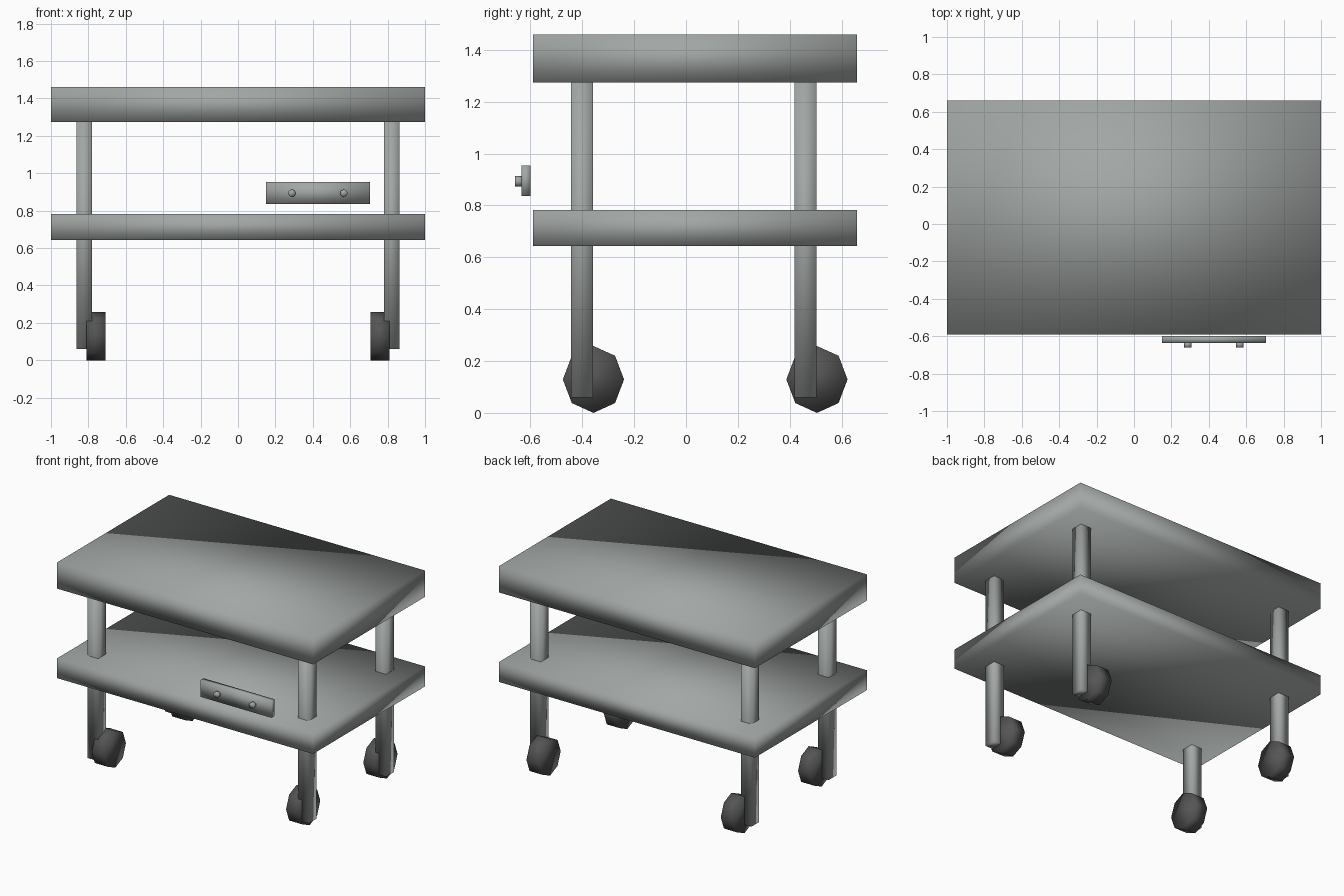
import bpy
import math
from mathutils import Matrix

if "Cube" in bpy.data.objects:
    bpy.data.objects.remove(bpy.data.objects["Cube"], do_unlink=True)


def make_material(name, colour):
    mat = bpy.data.materials.new(name)
    mat.use_nodes = True
    mat.diffuse_color = colour
    mat.node_tree.nodes["Principled BSDF"].inputs["Base Color"].default_value = colour
    return mat


grey_metal = make_material("grey metal", (0.36, 0.385, 0.375, 1))
dark_rubber = make_material("dark rubber", (0.09, 0.09, 0.09, 1))


def finish(name, mat):
    """Name the active object, bake its transform, colour it and shade it smooth."""
    obj = bpy.context.object
    obj.name = obj.data.name = name
    bpy.ops.object.transform_apply(location=False, rotation=True, scale=True)
    obj.data.materials.append(mat)
    bpy.ops.object.shade_smooth()
    return obj


def box(name, low, high, mat):
    """Box spanning two opposite corners."""
    centre = [(a + b) / 2 for a, b in zip(low, high)]
    bpy.ops.mesh.primitive_cube_add(size=1, location=centre)
    bpy.context.object.scale = [b - a for a, b in zip(low, high)]
    return finish(name, mat)


# Shelves
FRONT, BACK = -0.59, 0.66
box("top_shelf", (-1, FRONT, 1.275), (1, BACK, 1.46), grey_metal)
box("lower_shelf", (-1, FRONT, 0.643), (1, BACK, 0.783), grey_metal)

# Legs and casters
for end, leg_y in (("front", -0.401), ("back", 0.461)):
    for side, sign in (("left", 1), ("right", -1)):
        inner, outer = sorted((sign * 0.781, sign * 0.864))
        box(f"{end}_{side}_leg", (inner, leg_y - 0.043, 0.06),
            (outer, leg_y + 0.043, 1.29), grey_metal)

        # Eight-sided wheel, slightly taller than long, axle along x
        bpy.ops.mesh.primitive_cylinder_add(
            vertices=8, radius=1, depth=1,
            location=(sign * 0.759, leg_y + 0.044, 0.129))
        wheel = bpy.context.object
        wheel.data.transform(Matrix.Rotation(math.pi / 2, 4, "Y"))
        wheel.scale = (0.102, 0.118, 0.129)
        finish(f"{end}_{side}_wheel", dark_rubber)

# Control plate with two knobs
box("control_plate", (0.15, -0.635, 0.836), (0.706, -0.6, 0.954), grey_metal)
for name, x in (("right_knob", 0.288), ("left_knob", 0.566)):
    bpy.ops.mesh.primitive_cylinder_add(
        vertices=12, radius=0.02, depth=0.03, location=(x, -0.645, 0.893),
        rotation=(math.pi / 2, 0, 0))
    finish(name, grey_metal)
